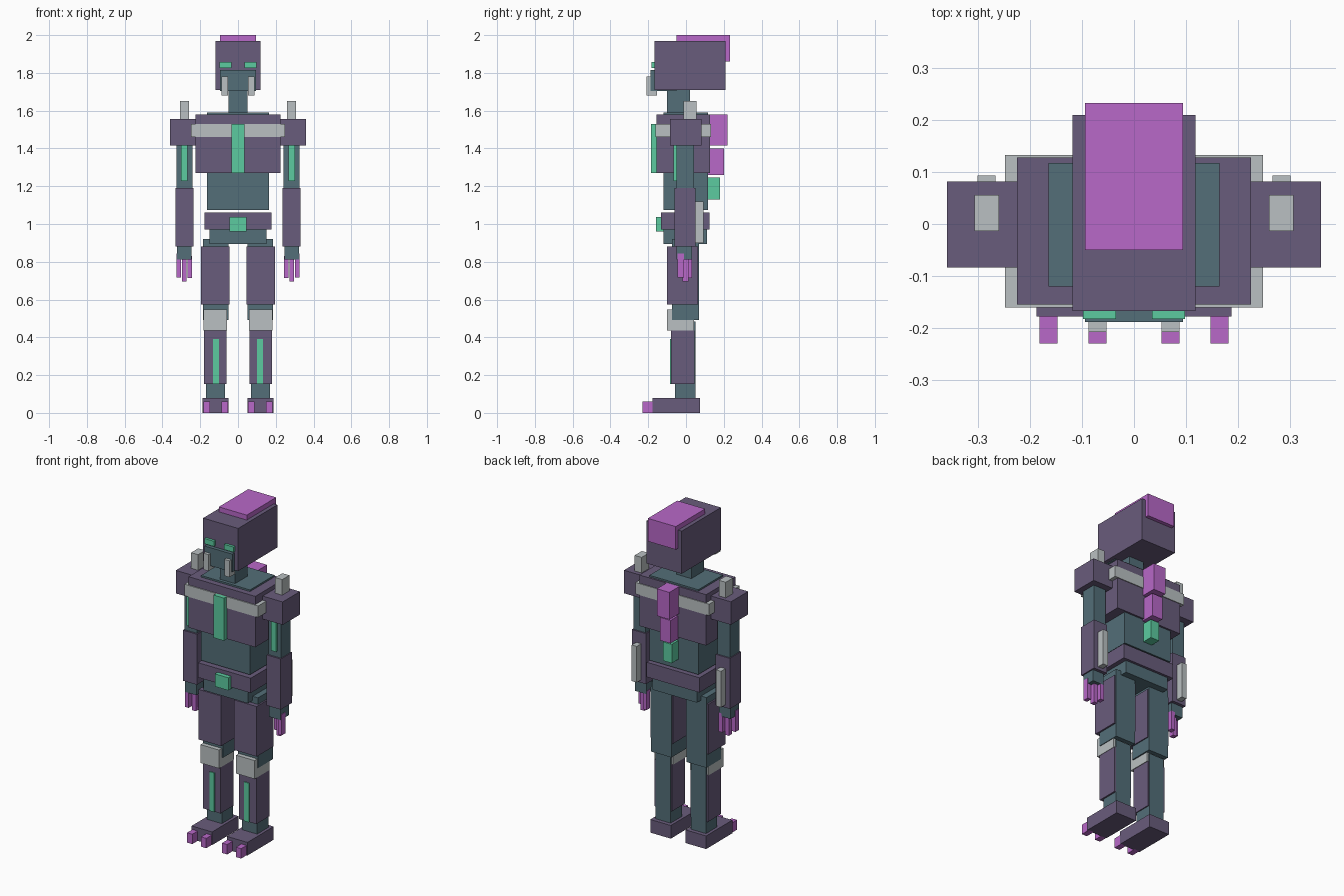
import bpy

cube = bpy.data.objects.get("Cube")
if cube:
    bpy.data.objects.remove(cube, do_unlink=True)


def linear(c):
    return c / 12.92 if c <= 0.04045 else ((c + 0.055) / 1.055) ** 2.4


def material(name, *rgb):
    m = bpy.data.materials.new(name)
    colour = [linear(c / 255) for c in rgb] + [1]
    m.use_nodes = True
    m.diffuse_color = colour
    m.node_tree.nodes["Principled BSDF"].inputs["Base Color"].default_value = colour
    return m


ARMOUR = material("dusky purple", 105, 92, 124)
BODY = material("slate teal", 83, 110, 120)
GLOW = material("mint green", 92, 203, 160)
BONE = material("pale grey", 186, 192, 194)
CLAW = material("bright magenta", 184, 104, 200)


def box(name, mat, x, y, z):
    """Box spanning the given (low, high) range on each axis."""
    spans = (x, y, z)
    bpy.ops.mesh.primitive_cube_add(size=1, location=[sum(s) / 2 for s in spans])
    o = bpy.context.object
    o.name = name
    o.scale = [s[1] - s[0] for s in spans]
    bpy.ops.object.transform_apply(location=False, rotation=False, scale=True)
    o.data.materials.append(mat)
    return o


def centred(name, mat, half, y, z):
    box(name, mat, (-half, half), y, z)


def pair(name, mat, x, y, z):
    box("left_" + name, mat, x, y, z)
    box("right_" + name, mat, (-x[1], -x[0]), y, z)


# Head
centred("head", ARMOUR, .118, (-.167, .21), (1.71, 1.97))
centred("crest", CLAW, .094, (-.05, .233), (1.86, 2))
centred("jaw", BODY, .094, (-.189, -.05), (1.705, 1.815))
centred("neck", BODY, .05, (-.1, .02), (1.58, 1.72))
pair("eye", GLOW, (.035, .098), (-.183, -.16), (1.825, 1.857))
pair("tusk", BONE, (.053, .088), (-.208, -.153), (1.68, 1.78))

# Torso
centred("torso", BODY, .165, (-.12, .117), (1.073, 1.59))
centred("chest_armour", ARMOUR, .225, (-.155, .128), (1.27, 1.58))
centred("chest_band", BONE, .248, (-.161, .133), (1.46, 1.53))
centred("chest_strip", GLOW, .035, (-.185, -.15), (1.27, 1.53))
centred("upper_back_spine", CLAW, .042, (.1, .22), (1.415, 1.58))
centred("middle_back_spine", CLAW, .036, (.1, .2), (1.26, 1.4))
centred("lower_back_spine", GLOW, .03, (.11, .18), (1.13, 1.245))

# Hips
centred("hips", BODY, .15, (-.12, .11), (.895, 1.0))
centred("belt", ARMOUR, .178, (-.132, .125), (.97, 1.06))
centred("buckle", GLOW, .045, (-.158, -.12), (.96, 1.037))

# Arms
pair("shoulder", ARMOUR, (.225, .36), (-.084, .082), (1.415, 1.555))
pair("shoulder_spike", BONE, (.26, .307), (-.013, .056), (1.54, 1.65))
pair("upper_arm", BODY, (.242, .325), (-.05, .042), (1.15, 1.45))
pair("arm_strip", GLOW, (.268, .302), (-.066, -.045), (1.228, 1.415))
pair("forearm", ARMOUR, (.235, .33), (-.06, .05), (.882, 1.19))
pair("forearm_fin", BONE, (.267, .301), (.045, .093), (.9, 1.12))
pair("hand", BODY, (.245, .322), (-.05, .032), (.812, .9))
pair("inner_finger", CLAW, (.243, .268), (.0, .032), (.715, .83))
pair("middle_finger", CLAW, (.272, .297), (-.018, .012), (.695, .83))
pair("outer_finger", CLAW, (.301, .326), (-.045, -.01), (.718, .845))

# Legs
pair("thigh", BODY, (.05, .186), (-.073, .069), (.492, .92))
pair("thigh_armour", ARMOUR, (.044, .196), (-.1, .064), (.575, .88))
pair("knee_guard", BONE, (.058, .182), (-.1, .042), (.435, .547))
pair("calf", BODY, (.068, .17), (-.058, .05), (.07, .485))
pair("shin_armour", ARMOUR, (.062, .18), (-.08, .046), (.152, .437))
pair("shin_strip", GLOW, (.1, .133), (-.086, -.075), (.152, .39))

# Feet
pair("foot", ARMOUR, (.05, .188), (-.178, .075), (0, .08))
pair("inner_toe", CLAW, (.053, .088), (-.23, -.17), (0, .06))
pair("outer_toe", CLAW, (.147, .182), (-.23, -.17), (0, .06))
